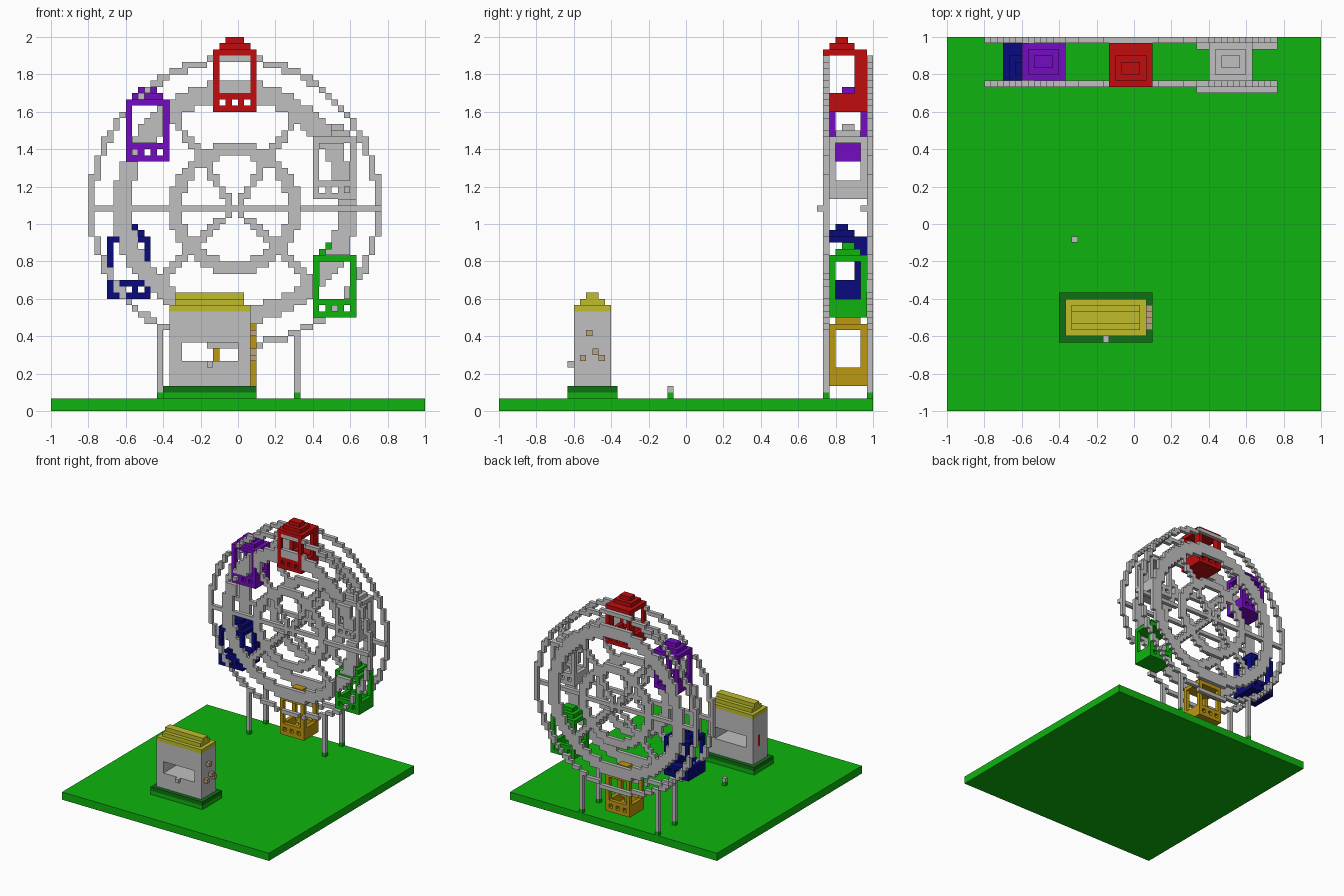
import bpy, bmesh, math

if "Cube" in bpy.data.objects:
    bpy.data.objects.remove(bpy.data.objects["Cube"])

U = 1 / 30  # size of one block; grid origin at x = -1, y = -1, z = 0


def material(name, rgb):
    lin = [((c / 255 + 0.055) / 1.055) ** 2.4 if c > 10 else c / 255 / 12.92 for c in rgb]
    m = bpy.data.materials.new(name)
    m.use_nodes = True
    m.diffuse_color = (*lin, 1)
    m.node_tree.nodes["Principled BSDF"].inputs["Base Color"].default_value = (*lin, 1)
    return m


GREEN = material("grass green", (14, 180, 14))
DARK = material("dark green", (16, 112, 20))
GREY = material("light grey", (192, 192, 192))
RED = material("red", (192, 12, 14))
PURPLE = material("purple", (116, 12, 192))
NAVY = material("navy", (10, 10, 126))
GOLD = material("gold", (190, 152, 14))
YELLOW = material("yellow", (192, 190, 44))
TAN = material("tan", (188, 164, 128))


def box(x0, x1, y0, y1, z0, z1):
    """Set of grid cells, upper bounds excluded."""
    return {(x, y, z) for x in range(x0, x1) for y in range(y0, y1) for z in range(z0, z1)}


def build(name, cells, mat):
    """Make one object from the exposed faces of a set of cells."""
    bm = bmesh.new()
    verts = {}

    def vert(p):
        if p not in verts:
            verts[p] = bm.verts.new((p[0] * U - 1, p[1] * U - 1, p[2] * U))
        return verts[p]

    for c in sorted(cells):
        for axis in range(3):
            for side in (0, 1):
                n = list(c)
                n[axis] += 2 * side - 1
                if tuple(n) in cells:
                    continue
                a, b = (axis + 1) % 3, (axis + 2) % 3
                corners = []
                for da, db in ((0, 0), (1, 0), (1, 1), (0, 1)):
                    p = list(c)
                    p[axis] += side
                    p[a] += da
                    p[b] += db
                    corners.append(vert(tuple(p)))
                bm.faces.new(corners if side else corners[::-1])
    # merge coplanar block faces
    bmesh.ops.dissolve_limit(bm, angle_limit=0.01, verts=bm.verts[:], edges=bm.edges[:])
    mesh = bpy.data.meshes.new(name)
    bm.to_mesh(mesh)
    bm.free()
    mesh.materials.append(mat)
    ob = bpy.data.objects.new(name, mesh)
    bpy.context.collection.objects.link(ob)
    return ob


# Ground slab
bpy.ops.mesh.primitive_cube_add(size=1, location=(0, 0, U))
ground = bpy.context.object
ground.name = "ground"
ground.scale = (2, 2, 2 * U)
ground.data.materials.append(GREEN)


# Gondolas: pierced tub, corner posts, stepped roof
def gondola(x, z, y0, y1):
    tub = box(x, x + 7, y0, y1, z, z + 3) - box(x + 1, x + 6, y0 + 1, y1 - 1, z + 1, z + 3)
    for i in (1, 3, 5):
        tub -= box(x + i, x + i + 1, y0, y1, z + 1, z + 2)
    # floor stays closed under the holes
    tub |= box(x, x + 7, y0, y1, z, z + 1)
    posts = set()
    for px in (x, x + 6):
        for py in (y0, y1 - 1):
            posts |= box(px, px + 1, py, py + 1, z + 3, z + 9)
    roof = set()
    for s in range(3):
        roof |= box(x + s, x + 7 - s, y0 + s, y1 - s, z + 9 + s, z + 10 + s)
    return tub | posts | roof


CARS = [  # name, material, x, z, front row
    ("red_gondola", RED, 26, 48, 52),
    ("purple_gondola", PURPLE, 12, 40, 53),
    ("navy_gondola", NAVY, 9, 18, 52),
    ("gold_gondola", GOLD, 26, 4, 53),
    ("green_gondola", GREEN, 42, 15, 53),
    ("grey_gondola", GREY, 42, 34, 53),
]
cars = {}
for name, mat, x, z, y in CARS:
    cells = gondola(x, z, y, y + 6)
    if y == 52:  # thicker back frame
        cells |= {(a, 58, c) for a, b, c in cells if b == 57}
    cars[name] = cells

# Wheel rims and spokes
CX, CZ, FRONT, BACK = 29, 32, 52, 59


def ring(radius, inner, squash):
    cells = set()
    for dx in range(-26, 27):
        for dz in range(-26, 27):
            half = radius + (squash if dz > 0 else -squash)
            r = math.hypot(dx, dz * radius / half)
            if inner <= r < radius + 0.5:
                cells.add((CX + dx, CZ + dz))
    return cells


rims = {"outer_rim": ring(23, 22.5, 1),
        "middle_rim": ring(19, 16.5, 1),
        "inner_rim": ring(10, 8.5, 0)}
spokes = {(x, CZ) for x in range(6, 40)}
for deg in (56, 124, 223, 317):
    a = math.radians(deg)
    for i in range(36):
        r = i / 2
        spokes.add((CX + round(r * math.cos(a)), CZ + round(r * math.sin(a))))
rims["spokes"] = spokes

# Car frames interrupt the front rims, except on the navy car
blocked = set()
for name, mat, x, z, y in CARS:
    if name != "navy_gondola":
        blocked |= cars[name]
        blocked |= {(a, FRONT, c) for a, b, c in cars[name] if b == y and c < z + 10}
wheel = set()
for name, flat in rims.items():
    cells = {(x, y, z) for x, z in flat for y in (FRONT, BACK)} - blocked - wheel
    wheel |= cells
    build(name, cells, GREY)
# Right hand spokes sit one block forward
build("offset_spokes", box(40, 53, 51, 52, CZ, CZ + 1) | box(40, 53, 58, 59, CZ, CZ + 1), GREY)

for name, mat, x, z, y in CARS:
    build(name, cars[name] - wheel, mat)

# Wheel legs with green feet
for side, x, top in (("right", 17, 14), ("left", 39, 13)):
    for end, y in (("front", FRONT), ("back", BACK)):
        build(f"{end}_{side}_leg", box(x, x + 1, y, y + 1, 3, top) - wheel, GREY)
        build(f"{end}_{side}_foot", box(x, x + 1, y, y + 1, 2, 3), GREEN)

# Ticket booth
build("booth_plinth", box(18, 33, 11, 19, 2, 3), GREEN)
build("booth_step", box(18, 33, 11, 19, 3, 4), DARK)
bar = box(19, 20, 15, 16, 8, 11)
body = box(19, 32, 12, 18, 4, 16) - box(21, 30, 12, 18, 8, 11) - bar
body |= box(25, 30, 14, 15, 10, 11)  # rail inside the window
build("booth_body", body, GREY)
build("booth_red_bar", bar, RED)
build("booth_roof", box(19, 32, 12, 18, 16, 17) | box(20, 31, 13, 17, 17, 18)
      | box(20, 31, 14, 16, 18, 19), YELLOW)
pegs = [(14, 12), (15, 9), (13, 8), (16, 8)]
build("booth_pegs", {(32, y, z) for y, z in pegs}, TAN)
build("booth_front_peg", {(25, 11, 7)}, GREY)

# Small marker post
build("marker_foot", {(20, 27, 2)}, GREEN)
build("marker_top", {(20, 27, 3)}, GREY)
